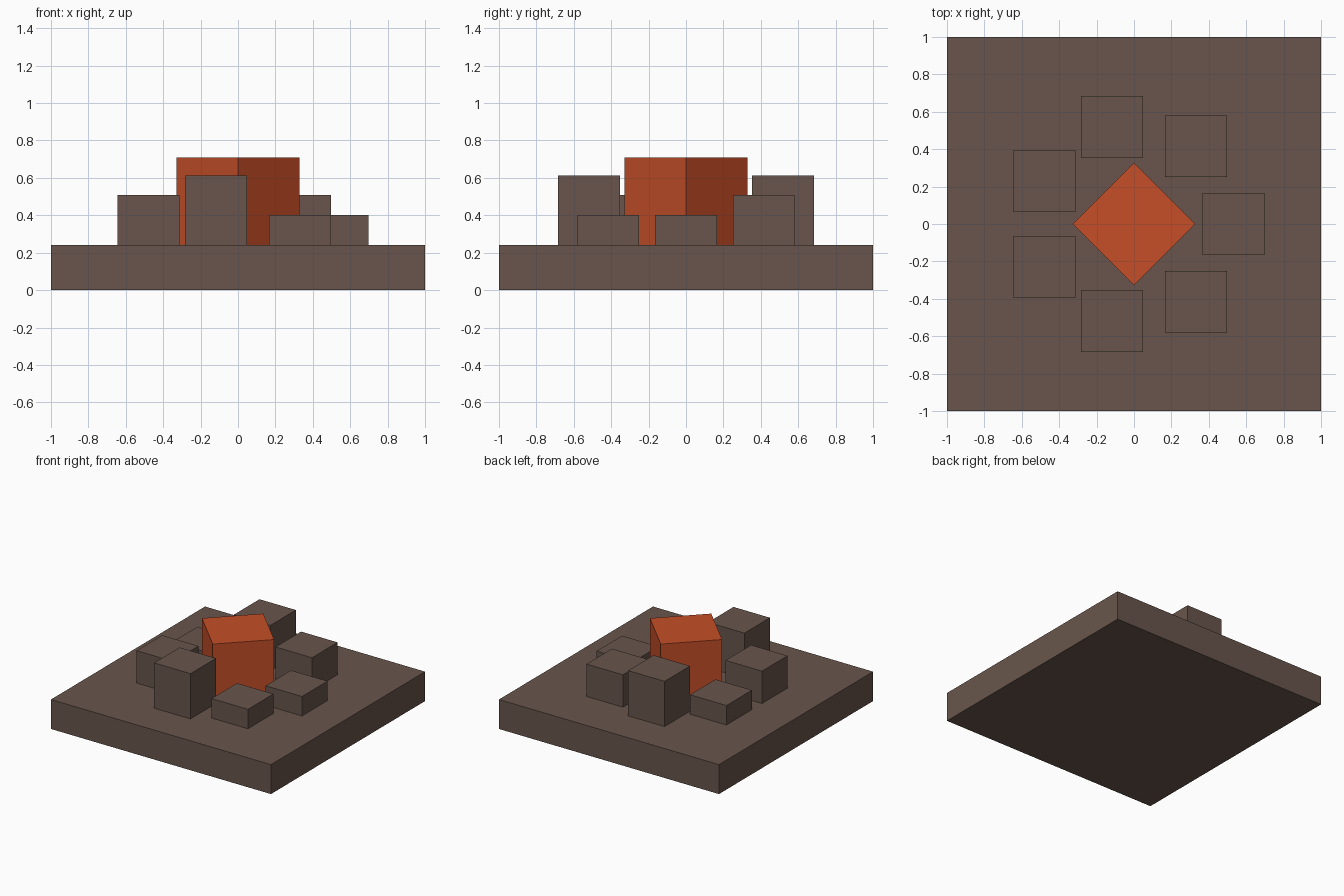
import bpy
from math import cos, sin, pi

if "Cube" in bpy.data.objects:
    bpy.data.objects.remove(bpy.data.objects["Cube"])


def material(name, color):
    mat = bpy.data.materials.new(name)
    mat.diffuse_color = (*color, 1)
    mat.use_nodes = True
    mat.node_tree.nodes["Principled BSDF"].inputs["Base Color"].default_value = mat.diffuse_color
    return mat


def block(name, x, y, bottom, top, width, mat, turn=0):
    """Square block with the given side width, standing between two heights."""
    bpy.ops.mesh.primitive_cube_add(size=1, location=(x, y, (bottom + top) / 2),
                                    rotation=(0, 0, turn))
    obj = bpy.context.object
    obj.name = name
    obj.scale = (width, width, top - bottom)
    bpy.ops.object.transform_apply(location=False, rotation=True, scale=True)
    obj.data.materials.append(mat)


BASE_TOP = 0.242
stone = material("brown stone", (0.138, 0.091, 0.072))
ember = material("orange ember", (0.56, 0.077, 0.021))

# Square ground slab
block("base_slab", 0, 0, 0, BASE_TOP, 2, stone)

# Ring of seven stones with three repeating heights
for i in range(7):
    a = 2 * pi * i / 7
    top = (0.402, 0.508, 0.614)[i % 3]
    block(f"ring_stone_{i + 1}", 0.532 * cos(a), 0.532 * sin(a),
          BASE_TOP, top, 0.331, stone)

# Central block turned by 45 degrees
block("center_block", 0, 0, BASE_TOP, 0.708, 0.328 * 2 ** 0.5, ember, pi / 4)
